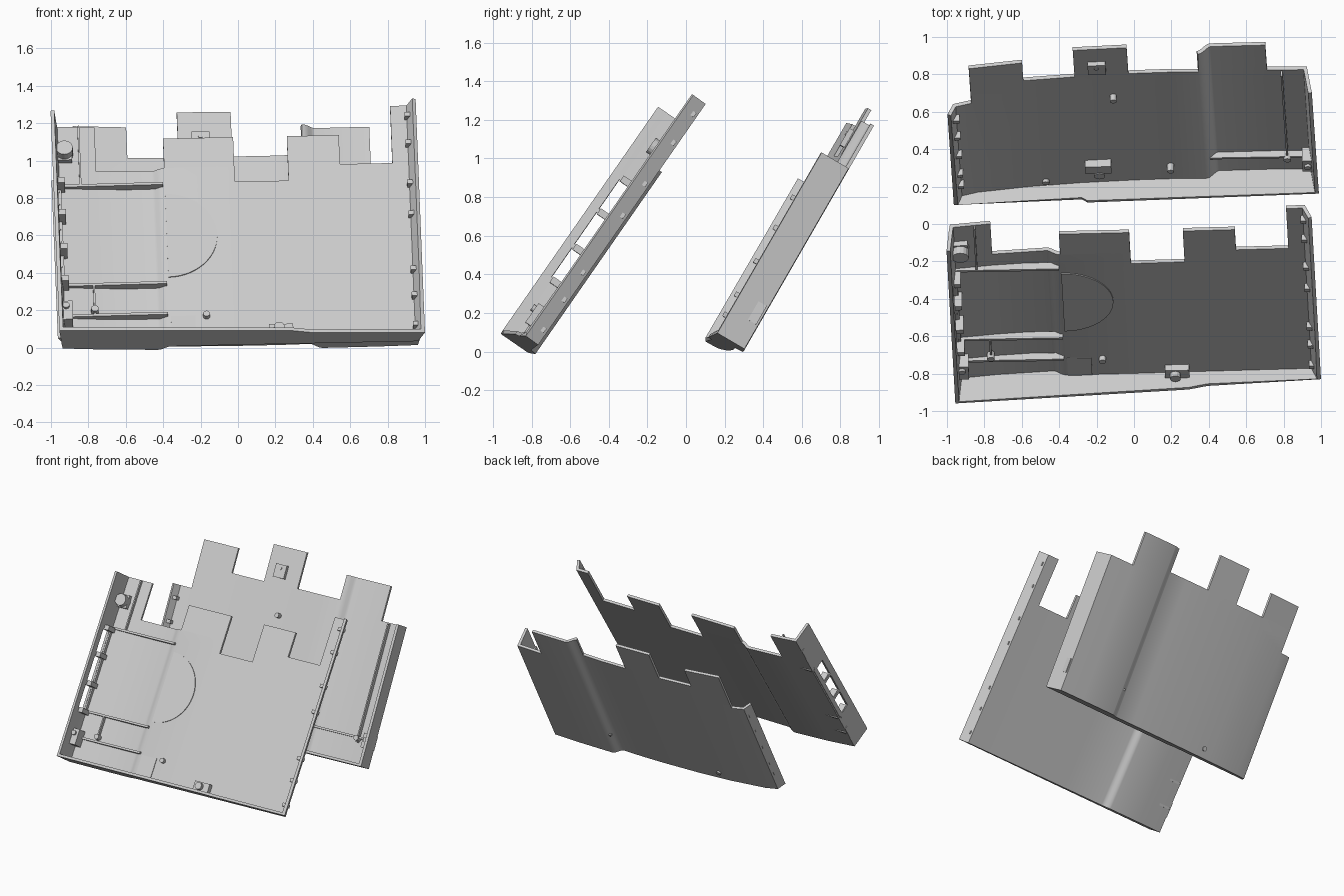
import bpy, bmesh, math
from mathutils import Vector

if "Cube" in bpy.data.objects:
    bpy.data.objects.remove(bpy.data.objects["Cube"])

grey = bpy.data.materials.new("light_grey")
grey.diffuse_color = (0.6, 0.6, 0.6, 1)
grey.use_nodes = True
grey.node_tree.nodes["Principled BSDF"].inputs["Base Color"].default_value = grey.diffuse_color
THICK = 0.02


def frame(angle, k, s_mid):
    """Map panel coordinates (across, up the slope, depth) to the world."""
    c, s = math.cos(math.radians(angle)), math.sin(math.radians(angle))

    def place(x, t, d):
        t2 = t + k * x
        return Vector((x - k * (t - s_mid), t2 * c - d * s, t2 * s + d * c))
    return place


def finish(name, bm):
    me = bpy.data.meshes.new(name)
    bm.to_mesh(me)
    bm.free()
    me.materials.append(grey)
    ob = bpy.data.objects.new(name, me)
    bpy.context.collection.objects.link(ob)
    return ob


def shell(name, place, profile, tops, base, rim, windows=()):
    """Open tray: profile swept up the slope, stepped top edge, bottom lip.
    profile = (x, depth); tops = (x limit, height); windows = (segment, low, high)."""
    rows = sorted({base} | {t for _, t in tops} | {v for w in windows for v in w[1:]})
    bm = bmesh.new()
    grid = [[bm.verts.new(place(x, t, d)) for t in rows] for x, d in profile]
    for i in range(len(profile) - 1):
        xm = (profile[i][0] + profile[i + 1][0]) / 2
        top = next(t for lim, t in tops if xm < lim)
        for j in range(len(rows) - 1):
            tm = (rows[j] + rows[j + 1]) / 2
            if tm > top or any(w[0] == i and w[1] < tm < w[2] for w in windows):
                continue
            bm.faces.new((grid[i][j], grid[i + 1][j], grid[i + 1][j + 1], grid[i][j + 1]))
    # bottom lip closes the tray
    bm.faces.new([col[0] for col in reversed(grid)] +
                 [bm.verts.new(place(x, base, d)) for x, d in rim])
    loose = [v for v in bm.verts if not v.link_faces]
    bmesh.ops.delete(bm, geom=loose, context='VERTS')
    ob = finish(name, bm)
    mod = ob.modifiers.new("wall", 'SOLIDIFY')
    mod.thickness, mod.offset, mod.use_even_offset = THICK, 1, True
    bpy.ops.object.select_all(action='DESELECT')
    bpy.context.view_layer.objects.active = ob
    ob.select_set(True)
    bpy.ops.object.modifier_apply(modifier=mod.name)
    bpy.ops.object.shade_smooth_by_angle(angle=math.radians(35))


def block(name, place, x, t, d):
    """Box between (low, high) limits in panel coordinates."""
    bm = bmesh.new()
    v = [bm.verts.new(place(a, b, c)) for c in d for b in t for a in x]
    for f in ((0, 2, 3, 1), (4, 5, 7, 6), (0, 1, 5, 4), (2, 6, 7, 3), (0, 4, 6, 2), (1, 3, 7, 5)):
        bm.faces.new([v[i] for i in f])
    finish(name, bm)


def boss(name, place, x, t, d, r, n=16, sweep=2 * math.pi, start=0.0):
    """Round post or disc segment standing on the panel."""
    bm = bmesh.new()
    cnt = n if sweep > 6.2 else n + 1
    rings = [[bm.verts.new(place(x + r * math.cos(start + sweep * i / n),
                                 t + r * math.sin(start + sweep * i / n), z))
              for i in range(cnt)] for z in d]
    bm.faces.new(list(reversed(rings[0])))
    bm.faces.new(rings[1])
    for i in range(cnt):
        j = (i + 1) % cnt
        bm.faces.new((rings[0][i], rings[0][j], rings[1][j], rings[1][i]))
    finish(name, bm)


def step(x0, d0, x1, d1, n=5):
    """Soft S-shaped change of level."""
    pts = []
    for i in range(n + 1):
        f = i / n
        pts.append((x0 + (x1 - x0) * f, d0 + (d1 - d0) * f * f * (3 - 2 * f)))
    return pts


# ---------- front tray ----------
F = frame(55.2, 0.033, 0.25)
front_profile = ([(-0.978, 0.84), (-0.973, 0.79), (-0.966, 0.715), (-0.96, 0.67), (-0.745, 0.65)]
                 + step(-0.45, 0.633, -0.38, 0.662)
                 + [(-0.005, 0.66), (0.282, 0.656), (0.56, 0.653), (0.84, 0.65),
                    (0.94, 0.648), (0.977, 0.727)])
front_tops = [(-0.745, 0.99), (-0.38, 0.706), (-0.005, 0.898), (0.282, 0.608),
              (0.56, 0.897), (0.84, 0.708), (9, 1.08)]
bars = [-0.06, 0.147, 0.37, 0.577]
openings = [(1, a + 0.012, b - 0.012) for a, b in zip(bars, bars[1:])]
shell("front_tray", F, front_profile, front_tops, -0.44,
      [(0.27, 0.778), (0.37, 0.757)], openings)

# cross ribs and window bars on the left
for t in (-0.25, -0.05, 0.595):
    block("cross_rib", F, (-0.955, -0.39), (t - 0.008, t + 0.008), (0.66, 0.702))
for t in bars:
    block("window_bar", F, (-0.965, -0.915), (t - 0.018, t + 0.018), (0.69, 0.785))
block("side_rail", F, (-0.965, -0.935), (-0.06, 0.577), (0.68, 0.715))
block("upper_rib", F, (-0.835, -0.825), (0.595, 0.985), (0.66, 0.70))
block("lower_rib", F, (-0.785, -0.775), (-0.25, -0.05), (0.66, 0.70))
boss("lower_post", F, -0.78, -0.215, (0.66, 0.715), 0.02)
block("corner_block", F, (-0.965, -0.9), (-0.32, -0.2), (0.67, 0.77))
boss("corner_post", F, -0.935, -0.235, (0.76, 0.785), 0.018)
block("upper_socket_base", F, (-0.965, -0.87), (0.755, 0.855), (0.67, 0.715))
boss("upper_socket", F, -0.91, 0.805, (0.68, 0.76), 0.045)

# half-round pad, floor pad and bottom latch
boss("half_round_pad", F, -0.38, 0.265, (0.675, 0.687), 0.27, 28, math.pi, -math.pi / 2)
block("floor_pad", F, (-0.375, -0.245), (-0.42, -0.26), (0.675, 0.686))
boss("floor_peg", F, -0.185, -0.265, (0.675, 0.71), 0.018)
block("latch", F, (0.145, 0.275), (-0.43, -0.35), (0.67, 0.715))
boss("latch_post", F, 0.2, -0.385, (0.70, 0.745), 0.028)

# small catches along the right wall
for t in (-0.36, -0.17, 0.0, 0.36, 0.56, 0.82, 1.0):
    block("wall_catch", F, (0.915, 0.955), (t - 0.013, t + 0.013), (0.66, 0.705))

# ---------- rear tray ----------
R = frame(60, 0.035, 0.75)
rear_profile = ([(-0.985, -0.062), (-0.955, -0.125), (-0.86, -0.147), (-0.575, -0.177),
                 (-0.3, -0.195), (-0.012, -0.206), (0.2, -0.21)]
                + step(0.36, -0.208, 0.43, -0.255)
                + [(0.727, -0.258), (0.94, -0.255), (0.967, -0.093)])
rear_tops = [(-0.86, 1.10), (-0.575, 1.47), (-0.3, 1.28), (-0.012, 1.563),
             (0.36, 1.287), (0.727, 1.475), (9, 1.21)]
shell("rear_tray", R, rear_profile, rear_tops, 0.13, [(-0.3, -0.083), (-0.27, -0.063)])

# ribs and corner fittings on the right
block("rear_cross_rib", R, (0.39, 0.95), (0.33, 0.346), (-0.245, -0.2))
block("rear_long_rib", R, (0.8, 0.81), (0.30, 1.2), (-0.245, -0.205))
boss("rear_post", R, 0.805, 0.33, (-0.245, -0.185), 0.02)
block("rear_corner_block", R, (0.885, 0.95), (0.27, 0.38), (-0.245, -0.15))
boss("rear_corner_post", R, 0.915, 0.33, (-0.16, -0.135), 0.018)

# floor fittings
block("rear_latch", R, (-0.275, -0.135), (0.31, 0.385), (-0.19, -0.135))
boss("rear_latch_post", R, -0.2, 0.29, (-0.19, -0.13), 0.03)
block("tab_plate", R, (-0.225, -0.13), (1.33, 1.43), (-0.185, -0.155))
boss("tab_plate_hole", R, -0.178, 1.40, (-0.16, -0.15), 0.012)
for x, t in ((-0.1, 1.06), (0.18, 0.30), (-0.49, 0.2)):
    boss("rear_peg", R, x, t, (-0.195, -0.145), 0.018)
for t in (0.3, 0.42, 0.62, 0.82, 1.0):
    block("rear_wall_catch", R, (-0.965, -0.925), (t - 0.013, t + 0.013), (-0.11, -0.07))
